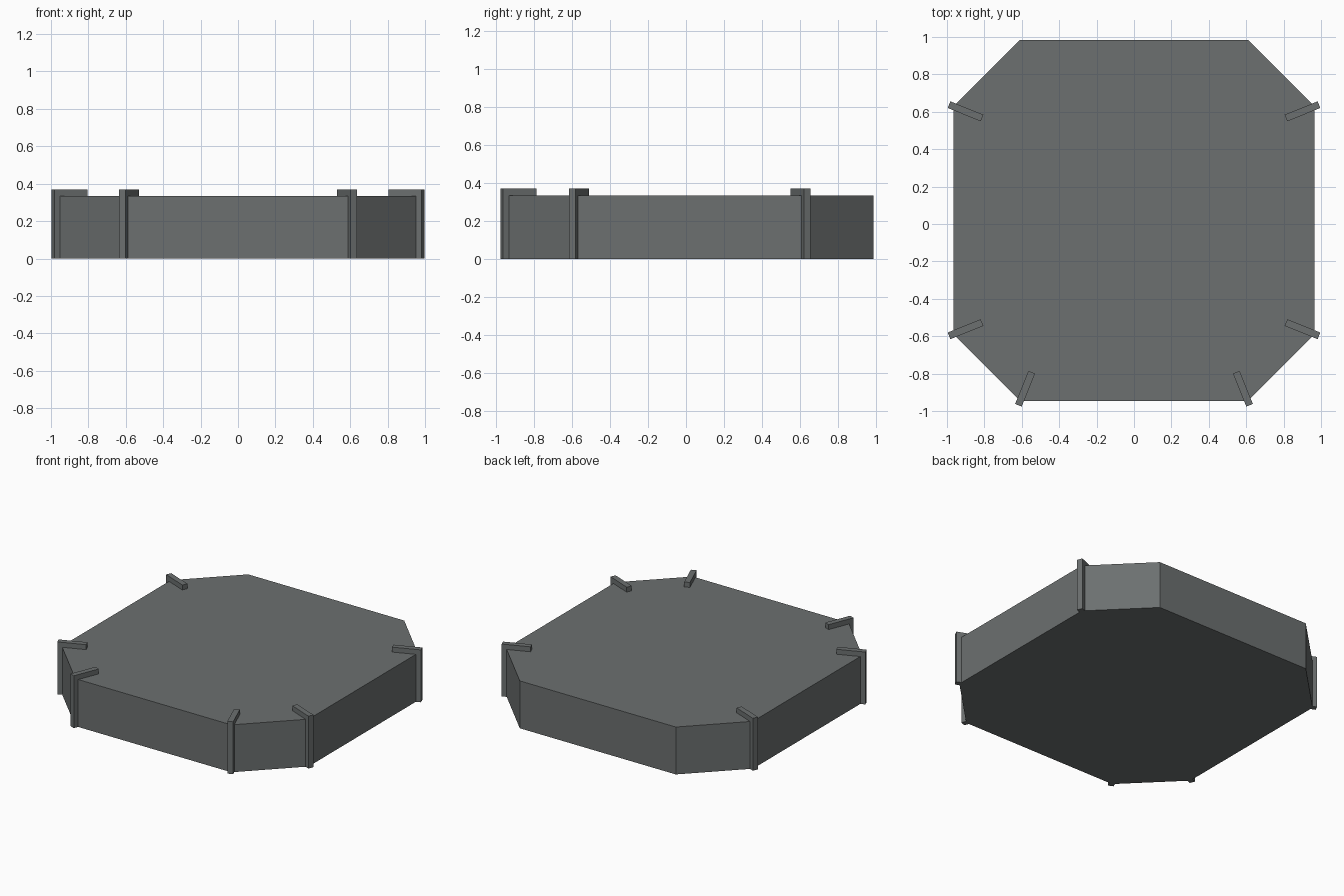
import bpy, bmesh, math
from mathutils import Matrix

if "Cube" in bpy.data.objects:
    bpy.data.objects.remove(bpy.data.objects["Cube"])

CY = 0.02          # the slab sits slightly behind centre, the back has no clamps
R, E = 0.965, 0.61  # apothem and half edge of the octagon

stone = bpy.data.materials.new("slate_grey")
stone.diffuse_color = (0.15, 0.162, 0.162, 1)
stone.use_nodes = True
stone.node_tree.nodes["Principled BSDF"].inputs["Base Color"].default_value = stone.diffuse_color


def prism(name, outline, vec, matrix=Matrix()):
    """Extrude a closed outline along vec and place it."""
    bm = bmesh.new()
    face = bm.faces.new([bm.verts.new(p) for p in outline])
    ext = bmesh.ops.extrude_face_region(bm, geom=[face])
    moved = [g for g in ext["geom"] if isinstance(g, bmesh.types.BMVert)]
    bmesh.ops.translate(bm, verts=moved, vec=vec)
    bmesh.ops.transform(bm, matrix=matrix, verts=bm.verts)
    bmesh.ops.recalc_face_normals(bm, faces=bm.faces)
    mesh = bpy.data.meshes.new(name)
    bm.to_mesh(mesh)
    bm.free()
    mesh.materials.append(stone)
    obj = bpy.data.objects.new(name, mesh)
    bpy.context.collection.objects.link(obj)
    return obj


# Octagonal slab
octagon = [(R, -E), (R, E), (E, R), (-E, R), (-R, E), (-R, -E), (-E, -R), (E, -R)]
prism("platform", [(x, y + CY, 0) for x, y in octagon], (0, 0, 0.335))

# L-shaped corner ribs: a post down the wall and an arm over the top
W = 0.038
profile = [(0, 0), (0, 0.37), (-0.19, 0.37), (-0.19, 0.335), (-0.045, 0.335), (-0.045, 0)]
ribs = {
    "rib_right_back": (0.989, 0.618, 22), "rib_left_back": (-0.989, 0.618, 158),
    "rib_right_front": (0.989, -0.618, -22), "rib_left_front": (-0.989, -0.618, 202),
    "rib_front_right": (0.618, -0.989, -68), "rib_front_left": (-0.618, -0.989, 248),
}
for name, (x, y, angle) in ribs.items():
    place = Matrix.Translation((x, y + CY, 0)) @ Matrix.Rotation(math.radians(angle), 4, 'Z')
    prism(name, [(a, -W / 2, z) for a, z in profile], (0, W, 0), place)
